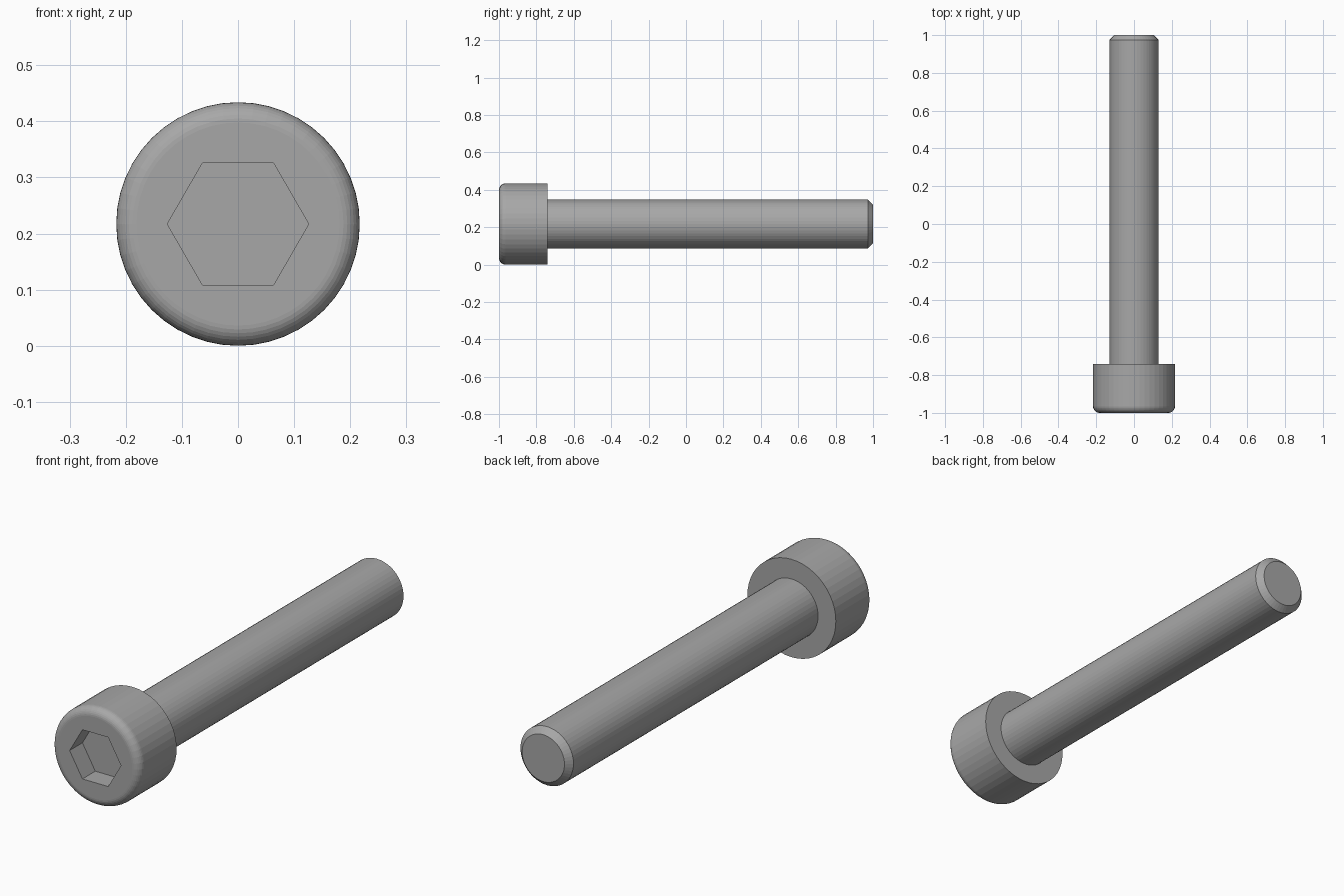
import bpy, bmesh
from math import pi, sin, cos
from mathutils import Matrix

if "Cube" in bpy.data.objects:
    bpy.data.objects.remove(bpy.data.objects["Cube"])

SEGMENTS = 48
HEAD_R, SHANK_R, FILLET, CHAMFER = 0.217, 0.13, 0.036, 0.026
UNDER_HEAD, SOCKET_R, SOCKET_DEPTH = -0.74, 0.126, 0.09


def make_object(name, bm):
    bmesh.ops.recalc_face_normals(bm, faces=bm.faces)
    mesh = bpy.data.meshes.new(name)
    bm.to_mesh(mesh)
    bm.free()
    obj = bpy.data.objects.new(name, mesh)
    bpy.context.collection.objects.link(obj)
    obj.location.z = HEAD_R
    return obj


# Screw body: (radius, y) profile with rounded head rim and chamfered tip
profile = []
for i in range(9):
    a = pi / 2 * i / 8
    profile.append((HEAD_R - FILLET + FILLET * sin(a), -1 + FILLET - FILLET * cos(a)))
profile += [(HEAD_R, UNDER_HEAD), (SHANK_R, UNDER_HEAD),
            (SHANK_R, 1 - CHAMFER), (SHANK_R - CHAMFER, 1)]

bm = bmesh.new()
angles = [2 * pi * k / SEGMENTS for k in range(SEGMENTS)]
rings = [[bm.verts.new((r * cos(t), y, r * sin(t))) for t in angles] for r, y in profile]
for a, b in zip(rings, rings[1:]):
    for k in range(SEGMENTS):
        n = (k + 1) % SEGMENTS
        bm.faces.new((a[k], a[n], b[n], b[k]))
bm.faces.new(rings[0])
bm.faces.new(rings[-1])
screw = make_object("cap_screw", bm)

# Dark steel
steel = bpy.data.materials.new("dark_steel")
steel.diffuse_color = (0.39, 0.39, 0.39, 1)
steel.use_nodes = True
steel.node_tree.nodes["Principled BSDF"].inputs["Base Color"].default_value = steel.diffuse_color
screw.data.materials.append(steel)

# Hexagonal drive socket, two corners on the x axis
bm = bmesh.new()
bmesh.ops.create_cone(bm, cap_ends=True, segments=6, radius1=SOCKET_R,
                      radius2=SOCKET_R, depth=2 * SOCKET_DEPTH,
                      matrix=Matrix.Translation((0, -1, 0))
                      @ Matrix.Rotation(pi / 2, 4, 'X') @ Matrix.Rotation(pi / 2, 4, 'Z'))
cutter = make_object("socket_cutter", bm)
cutter.data.materials.append(steel)
cutter.hide_render = True

bpy.context.view_layer.objects.active = screw
screw.select_set(True)
mod = screw.modifiers.new("socket", 'BOOLEAN')
mod.operation, mod.solver, mod.object = 'DIFFERENCE', 'EXACT', cutter
bpy.ops.object.modifier_apply(modifier=mod.name)
bpy.data.objects.remove(cutter)
